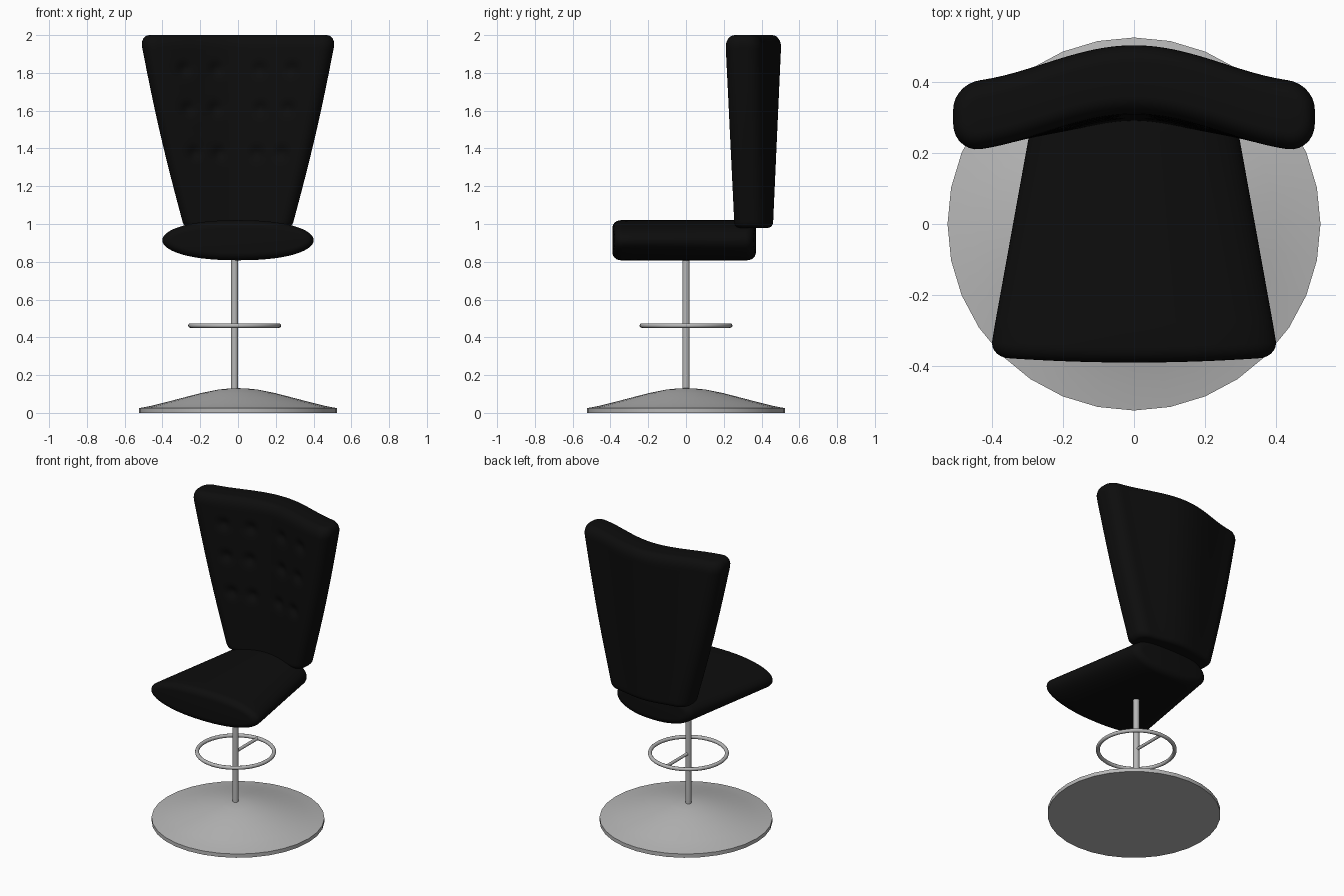
import bpy, bmesh, math
from math import sin, cos, pi, sqrt, exp

if "Cube" in bpy.data.objects:
    bpy.data.objects.remove(bpy.data.objects["Cube"])


def material(name, c):
    m = bpy.data.materials.new(name)
    m.diffuse_color = (c[0], c[1], c[2], 1)
    m.use_nodes = True
    m.node_tree.nodes["Principled BSDF"].inputs["Base Color"].default_value = m.diffuse_color
    return m


BLACK = material("black_leather", (0.004, 0.004, 0.004))
STEEL = material("grey_steel", (0.47, 0.47, 0.47))


def finish(bm, name, mat, angle=40):
    bmesh.ops.recalc_face_normals(bm, faces=bm.faces)
    me = bpy.data.meshes.new(name)
    bm.to_mesh(me)
    bm.free()
    me.materials.append(mat)
    for p in me.polygons:
        p.use_smooth = True
    me.set_sharp_from_angle(angle=math.radians(angle))
    ob = bpy.data.objects.new(name, me)
    bpy.context.collection.objects.link(ob)
    return ob


def slab(name, rings, mat):
    """Closed cushion from rings of (one side points, other side points)."""
    bm = bmesh.new()
    R = [[[bm.verts.new(p) for p in side] for side in ring] for ring in rings]
    n = len(R[0][0])
    for (a, b), (c, d) in zip(R, R[1:]):
        for i in range(n - 1):
            bm.faces.new((a[i], a[i + 1], c[i + 1], c[i]))
            bm.faces.new((b[i], d[i], d[i + 1], b[i + 1]))
        for i in (0, n - 1):
            bm.faces.new((a[i], c[i], d[i], b[i]))
    for a, b in (R[0], R[-1]):
        for i in range(n - 1):
            bm.faces.new((a[i], b[i], b[i + 1], a[i + 1]))
    return finish(bm, name, mat)


def stations(lo, hi, r_lo, r_hi, mid, arc=6):
    """Positions with a 0..1 inset amount that rounds both ends."""
    q = [pi / 2 * i / arc for i in range(arc)]
    out = [(lo + r_lo * (1 - cos(a)), 1 - sin(a)) for a in q]
    s, e = lo + r_lo, hi - r_hi
    out += [(s + (e - s) * i / mid, 0) for i in range(mid + 1)]
    out += [(hi - r_hi * (1 - cos(a)), 1 - sin(a)) for a in reversed(q)]
    return out


# backrest: flared, curved in plan, with tufted dimples on the front
TUFTS = [(s * x, z) for z, xs in ((1.82, (0.285, 0.115)), (1.61, (0.265, 0.12)),
                                  (1.375, (0.23, 0.10))) for x in xs for s in (-1, 1)]


def dimple(x, z):
    return sum(0.02 * exp(-((x - a) ** 2 + (z - b) ** 2) / 0.0011) for a, b in TUFTS)


rings = []
for z, k in stations(0.98, 2.0, 0.03, 0.065, 64):
    f = (z - 0.98) / 1.02
    r_in = 0.025 if f < 0.5 else 0.05
    w_full = 0.285 + 0.235 * f + 0.012 * sin(pi * f)
    w = w_full - k * r_in
    t = 0.085 + 0.013 * f - k * r_in
    edge, amp = 0.337 - 0.037 * f, 0.038 + 0.07 * f
    r = min(0.075, t * 0.8)
    core = w - r
    arc = [core + r * sin(pi / 2 * i / 7) for i in range(1, 8)]
    xs = [-v for v in reversed(arc)] + [core * (i / 28 - 1) for i in range(57)] + arc
    front, back = [], []
    for x in xs:
        h = t - r + sqrt(max(0, r * r - max(0, abs(x) - core) ** 2))
        c = edge + amp * (1 + cos(pi * min(1, abs(x) / w_full))) / 2
        front.append((x, c - h + dimple(x, z), z))
        back.append((x, c + h, z))
    rings.append((front, back))
slab("backrest", rings, BLACK)

# seat: tapering cushion with a lens-shaped section
rings = []
for y, k in stations(-0.39, 0.37, 0.045, 0.045, 10):
    w = 0.4 - 0.175 * (y + 0.34) - 0.05 * k
    if y < -0.34:
        w = 0.4 - 0.05 * k
    t = 0.105 - 0.042 * k
    us = [-cos(pi * i / 36) for i in range(37)]
    top, bottom = [], []
    for u in us:
        h = t * sqrt(max(0, 1 - abs(u) ** 2.3)) + 0.001
        yy = y + (0.012 * u * u if y < 0 else -0.012 * u * u) * abs(y) / 0.39
        top.append((w * u, yy, 0.914 + h))
        bottom.append((w * u, yy, 0.914 - h))
    rings.append((top, bottom))
slab("seat", rings, BLACK)

# base: turned bell-shaped disc
bm = bmesh.new()
profile = [(0.525, 0), (0.525, 0.025), (0.46, 0.037), (0.4, 0.052), (0.3, 0.078),
           (0.2, 0.104), (0.1, 0.124), (0.05, 0.129)]
N = 32
loops = [[bm.verts.new((r * cos(2 * pi * i / N), r * sin(2 * pi * i / N), z))
          for i in range(N)] for r, z in profile]
for a, b in zip(loops, loops[1:]):
    for i in range(N):
        j = (i + 1) % N
        bm.faces.new((a[i], a[j], b[j], b[i]))
bm.faces.new(loops[0])
tip = bm.verts.new((0, 0, 0.131))
for i in range(N):
    bm.faces.new((loops[-1][i], loops[-1][(i + 1) % N], tip))
finish(bm, "base", STEEL)

# column, footrest ring and its single spoke
CX = -0.018


def style(name):
    ob = bpy.context.object
    ob.name = name
    ob.data.materials.append(STEEL)
    bpy.ops.object.shade_smooth_by_angle(angle=math.radians(40))


bpy.ops.mesh.primitive_cylinder_add(vertices=20, radius=0.019, depth=0.75,
                                    location=(CX, 0, 0.485))
style("column")
bpy.ops.mesh.primitive_torus_add(major_radius=0.234, minor_radius=0.012, major_segments=48,
                                 minor_segments=12, location=(CX, 0, 0.462))
style("footrest_ring")
bpy.ops.mesh.primitive_cylinder_add(vertices=12, radius=0.01, depth=0.234,
                                    location=(CX, 0.117, 0.462), rotation=(pi / 2, 0, 0))
style("footrest_spoke")
